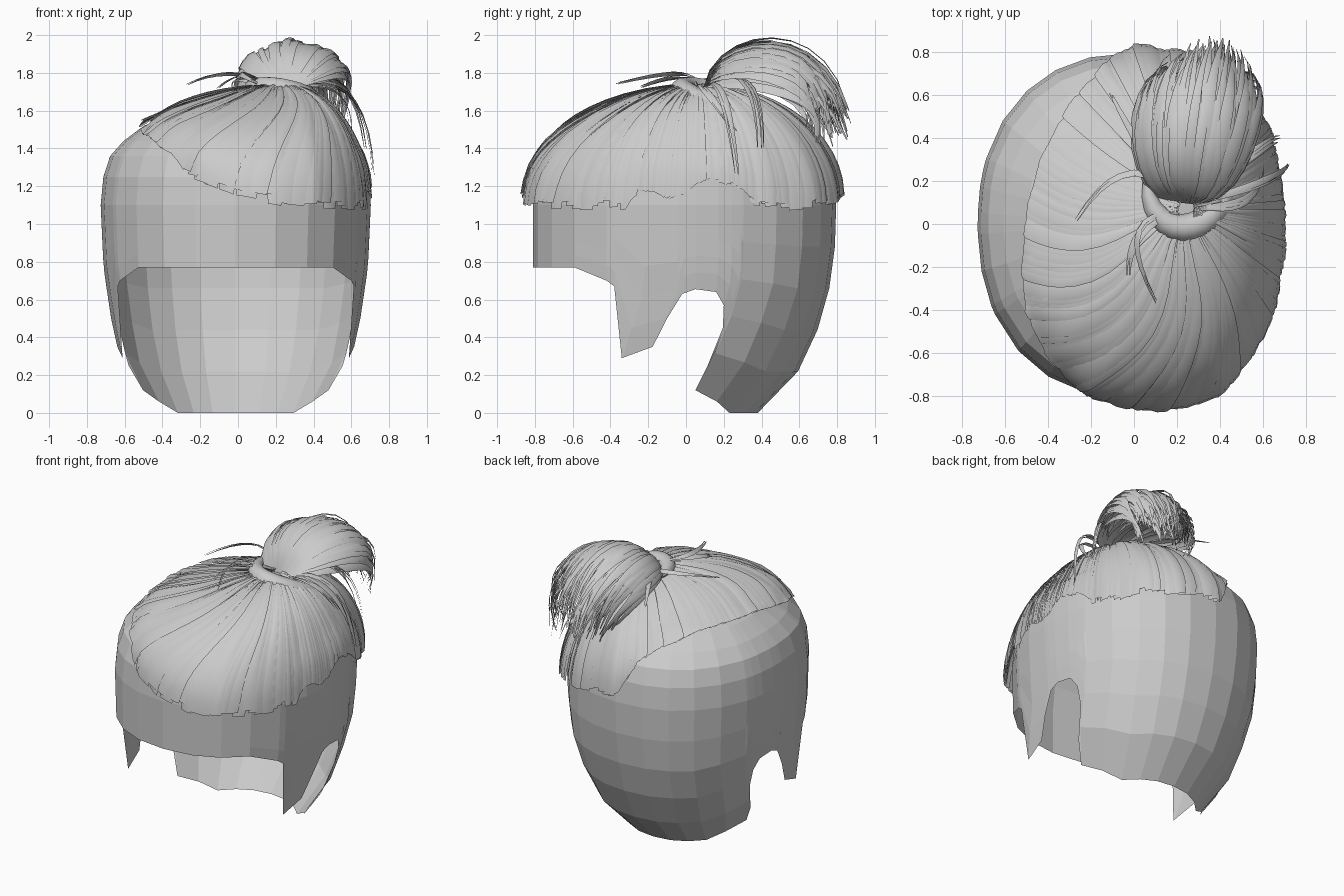
import bpy, math, random
from mathutils import Vector

if "Cube" in bpy.data.objects:
    bpy.data.objects.remove(bpy.data.objects["Cube"])

random.seed(4)
rnd = random.uniform

grey = bpy.data.materials.new("hair grey")
grey.diffuse_color = (0.6, 0.6, 0.6, 1)
grey.use_nodes = True
grey.node_tree.nodes["Principled BSDF"].inputs["Base Color"].default_value = grey.diffuse_color


def make(name, verts, faces, smooth):
    me = bpy.data.meshes.new(name)
    me.from_pydata([tuple(v) for v in verts], [], faces)
    me.materials.append(grey)
    me.polygons.foreach_set("use_smooth", [smooth] * len(faces))
    ob = bpy.data.objects.new(name, me)
    bpy.context.collection.objects.link(ob)
    return ob


def interp(table, x, col=1):
    if x <= table[0][0]:
        return table[0][col]
    for a, b in zip(table, table[1:]):
        if x <= b[0]:
            return a[col] + (b[col] - a[col]) * (x - a[0]) / (b[0] - a[0])
    return table[-1][col]


def grid_faces(start, rows, cols):
    return [(start + r * cols + c, start + r * cols + c + 1,
             start + (r + 1) * cols + c + 1, start + (r + 1) * cols + c)
            for r in range(rows - 1) for c in range(cols - 1)]


# ---- scalp shell: low-poly skull with ear openings, sideburns and nape ----
SKULL = [(0, .45, .38), (.12, .52, .52), (.27, .61, .63), (.5, .66, .72),
         (.77, .70, .785), (1.1, .715, .795)]          # height, half width, back
DOME = [(0, 1.64), (.2, 1.63), (.45, 1.59), (.68, 1.52), (.83, 1.44),
        (.93, 1.36), (.98, 1.25), (1, 1.1)]            # ring scale, height
P = 0.9


def centre_y(z):
    return -.3 * max(0, .65 - z) / .65


def depth(z, back):
    return interp(SKULL, z, 2) - centre_y(z) if back else .81 + centre_y(z)


def power(v):
    return math.copysign(abs(v) ** P, v)


def skull(t, z, s=1):
    y = centre_y(z) + depth(z, t > 0) * power(math.sin(t))
    return Vector((interp(SKULL, z) * power(math.cos(t)) * s, y * s, z))


# lower outline of one side, from nape to forehead (y, z)
EDGE = [(.38, 0), (.23, 0), (.05, .12), (.14, .25), (.2, .45), (.2, .57), (.16, .64),
        (.05, .655), (-.02, .63), (-.1, .5), (-.16, .35), (-.34, .29), (-.38, .67),
        (-.42, .7), (-.59, .77), (-.81, .77)]
keys = []
for y, z in EDGE:
    d = y - centre_y(z)
    v = min(1, abs(d) / depth(z, d > 0)) ** (1 / P)
    t = math.copysign(math.asin(v), d)
    if keys:
        t = min(t, keys[-1][0] - .012)
    keys.append((t, z))
keys[-1] = (-math.pi / 2, .77)
cols = []
for a, b in zip(keys, keys[1:]):
    n = max(1, round((a[0] - b[0]) / .25))
    cols += [(a[0] + (b[0] - a[0]) * i / n, a[1] + (b[1] - a[1]) * i / n) for i in range(n)]
cols.append(keys[-1])

verts, faces = [], []
for side in (1, -1):
    start = len(verts)
    for t, low in cols:
        column = [skull(t, low + (1.1 - low) * k / 5) for k in range(6)]
        column += [skull(t, 1.1, s) * 1 for s, z in reversed(DOME[:-1])]
        for p, (s, z) in zip(column[6:], reversed(DOME[:-1])):
            p.z = z
        verts += [(p.x * side - .012, p.y, p.z) for p in column]
    f = grid_faces(start, len(cols), 6 + len(DOME) - 1)
    faces += f if side == 1 else [q[::-1] for q in f]
make("scalp_shell", verts, faces, False)


# ---- swept cap: overlapping locks running from the hairline to the tie ----
TX, TY, TZ = .25, .07, 1.73
LINE = [(.7, 0), (.68, .2), (.63, .45), (.5, .68), (.3, .79), (0, .83), (-.12, .76),
        (-.3, .55), (-.43, .3), (-.49, .1), (-.52, -.2), (-.5, -.4), (-.4, -.62),
        (-.22, -.8), (0, -.865), (.2, -.86), (.4, -.79), (.55, -.62), (.65, -.4), (.7, -.1)]
HEIGHT = [(-.53, 1.44), (-.3, 1.27), (0, 1.15), (.3, 1.09), (.7, 1.075)]
TAU = 2 * math.pi
polar = sorted((math.atan2(y - TY, x - TX) % TAU, x, y) for x, y in LINE)
polar = [(polar[-1][0] - TAU,) + polar[-1][1:]] + polar + [(polar[0][0] + TAU,) + polar[0][1:]]


def cap_point(phi, a, lift):
    r = math.sin(a)
    phi += .38 * max(0, math.cos(phi - 1.25 * math.pi)) * math.sin(math.pi * r) * (1 - r * .4)
    phi %= TAU
    hx, hy = interp(polar, phi, 1), interp(polar, phi, 2)
    hz = interp(HEIGHT, hx)
    x, y = TX + (hx - TX) * r, TY + (hy - TY) * r
    z = hz + (TZ - hz) * math.cos(a)
    s = ((abs(x + .012) / .715) ** 2.22 + (abs(y) / .8) ** 2.22) ** .45
    if s < 1:
        z = max(z, interp(DOME, s) + .022)
    p = Vector((x, y, z))
    return p + (p - Vector((0, 0, .9))).normalized() * lift


verts, faces = [], []
LOCKS, ROWS = 120, 13
for i in range(LOCKS):
    mid = TAU * (i + rnd(-.3, .3)) / LOCKS
    half = TAU / LOCKS * rnd(.8, 1.3)
    layer, tip = rnd(-.004, .01), rnd(1.5, 1.585)
    start = len(verts)
    for k in range(ROWS):
        a = .06 + (tip - .06) * k / (ROWS - 1)
        w = half * (1 if k < ROWS - 1 else .8)
        for c, l in ((-1, -.008), (0, .006), (1, .004)):
            verts.append(cap_point(mid + c * w, a, layer + l))
    faces += grid_faces(start, ROWS, 3)
make("swept_cap", verts, faces, True)


# ---- ribbons for the tail and loose locks ----
def bezier(p, n):
    out = []
    for k in range(n):
        q, t = [Vector(v) for v in p], k / (n - 1)
        while len(q) > 1:
            q = [a.lerp(b, t) for a, b in zip(q, q[1:])]
        out.append(q[0])
    return out


def ribbon(verts, faces, path, width, core):
    start, n = len(verts), len(path)
    for k, p in enumerate(path):
        tan = path[min(k + 1, n - 1)] - path[max(k - 1, 0)]
        out = (p - core(p)).normalized()
        across = tan.cross(out).normalized()
        w = width * min(1, .4 + 4 * k / n, .15 + 2.2 * (n - 1 - k) / n)
        verts += [p - across * w, p + out * w * .25, p + across * w]
    faces += grid_faces(start, n, 3)


def tail_core(p):
    return Vector((.3, p.y * .8 + .05, 1.6))


verts, faces = [], []
for i in range(110):
    u = rnd(-1, 1)
    h = rnd(.75, 1) * math.sqrt(1 - u * u * .85) if i % 4 else rnd(0, .7)
    end = (.35 + .2 * u + rnd(-.04, .04), .84 - .16 * u * u + rnd(-.08, .04),
           1.42 + rnd(-.02, .15) + .08 * h)
    path = bezier([(.25 + .06 * u, .1, 1.72), (.25 + .33 * u, .16, 1.75 + .31 * h),
                   (.31 + .36 * u, .74, 1.7 + .41 * h), end], 11)
    ribbon(verts, faces, path, rnd(.014, .034), tail_core)
make("tied_tail", verts, faces, True)

STRAYS = [[(.2, .12, 1.72), (-.02, .4, 1.86), (-.26, .02, 1.74)],
          [(.2, .12, 1.72), (.06, .3, 1.86), (-.1, .6, 1.72)],
          [(.2, .05, 1.74), (-.12, .06, 1.84), (.1, -.36, 1.74)],
          [(.18, .05, 1.74), (-.02, -.02, 1.82), (-.02, -.24, 1.73)],
          [(.3, .1, 1.72), (.68, .18, 1.85), (.71, .26, 1.27)],
          [(.3, .12, 1.74), (.62, .4, 1.9), (.68, .4, 1.4)],
          [(.3, .08, 1.72), (.6, .05, 1.78), (.6, .25, 1.5)]]
verts, faces = [], []
for s in STRAYS:
    for j in range(3):
        jit = Vector((rnd(-.03, .03), rnd(-.04, .04), rnd(-.02, .02))) if j else Vector()
        pts = [Vector(s[0]), Vector(s[1]) + jit, Vector(s[2]) + jit * .6]
        ribbon(verts, faces, bezier(pts, 10), rnd(.008, .017),
               lambda p: Vector((.25, .1, 1.5)))
make("loose_locks", verts, faces, True)

# ---- hair tie: tapered lock wrapped round the base of the tail ----
verts, faces = [], []
wrap = bezier([(.06, .2, 1.73), (.07, -.06, 1.73), (.3, -.13, 1.73),
               (.5, .08, 1.62), (.42, .36, 1.58)], 16)
for k, p in enumerate(wrap):
    tan = (wrap[min(k + 1, 15)] - wrap[max(k - 1, 0)]).normalized()
    side = tan.cross(Vector((0, 0, 1))).normalized()
    up = side.cross(tan)
    r = .012 + .055 * math.sin(math.pi * (k + .3) / 15.6) ** .7
    for c in range(11):
        a = TAU * c / 10
        verts.append(p + (side * math.cos(a) + up * math.sin(a)) * r)
faces += grid_faces(0, 16, 11)
make("hair_tie", verts, faces, True)
